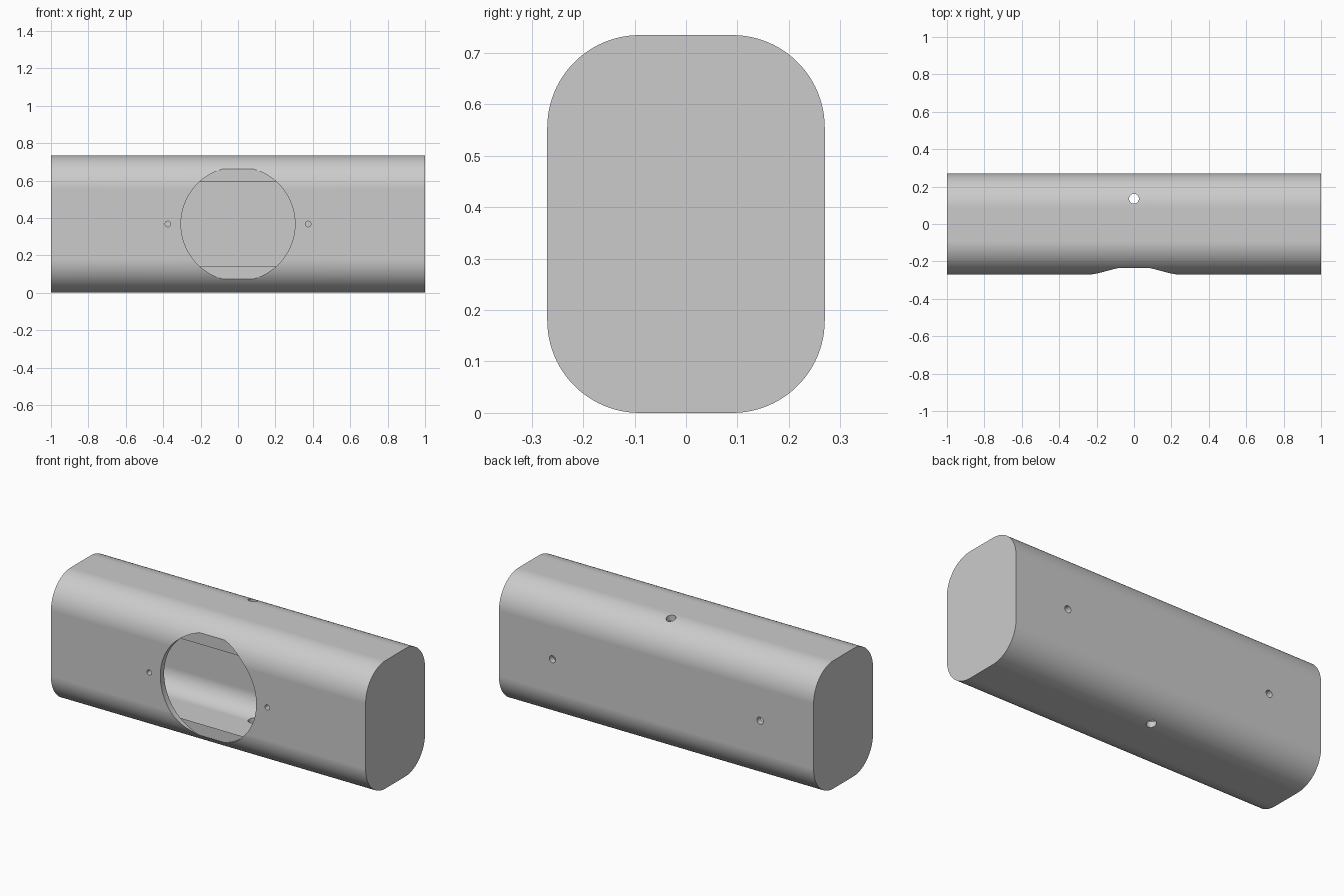
import bpy, bmesh, math
from mathutils import Matrix, Vector

cube = bpy.data.objects.get("Cube")
if cube:
    bpy.data.objects.remove(cube, do_unlink=True)

HALF_Y, HALF_Z, WALL = 0.27, 0.3675, 0.035
CENTRE = Vector((0, 0, HALF_Z))


def add_object(name, bm):
    bmesh.ops.recalc_face_normals(bm, faces=bm.faces)
    mesh = bpy.data.meshes.new(name)
    bm.to_mesh(mesh)
    bm.free()
    obj = bpy.data.objects.new(name, mesh)
    bpy.context.collection.objects.link(obj)
    return obj


def rounded_bar(name, half_x, half_y, half_z, radius, steps=24):
    """Rounded rectangle in the YZ plane, extruded along X."""
    bm = bmesh.new()
    verts = []
    for quarter, (sy, sz) in enumerate(((1, 1), (-1, 1), (-1, -1), (1, -1))):
        for i in range(steps + 1):
            a = math.pi / 2 * (quarter + i / steps)
            y = sy * (half_y - radius) + radius * math.cos(a)
            z = sz * (half_z - radius) + radius * math.sin(a)
            verts.append(bm.verts.new(CENTRE + Vector((-half_x, y, z))))
    cap = bm.faces.new(verts)
    out = bmesh.ops.extrude_face_region(bm, geom=[cap], use_keep_orig=True)
    moved = [v for v in out["geom"] if isinstance(v, bmesh.types.BMVert)]
    bmesh.ops.translate(bm, verts=moved, vec=(2 * half_x, 0, 0))
    return add_object(name, bm)


def drill(name, radius, start, end, segments=32):
    """Cylinder between two points, used as a cutter."""
    start, end = Vector(start), Vector(end)
    axis = end - start
    turn = axis.to_track_quat('Z', 'Y').to_matrix().to_4x4()
    bm = bmesh.new()
    bmesh.ops.create_cone(bm, cap_ends=True, segments=segments,
                          radius1=radius, radius2=radius, depth=axis.length,
                          matrix=Matrix.Translation((start + end) / 2) @ turn)
    return add_object(name, bm)


# Outer shell and the cutters: cavity, front opening, screw holes, cable hole
body = rounded_bar("housing", 1, HALF_Y, HALF_Z, 0.18)
cutters = [
    rounded_bar("cavity_cutter", 1 - WALL, HALF_Y - WALL, HALF_Z - WALL, 0.112),
    drill("opening_cutter", 0.305, (0, -0.4, HALF_Z), (0, -0.2347, HALF_Z), 96),
    drill("cable_hole_cutter", 0.026, (0, 0.135, -0.1), (0, 0.135, 0.9)),
]
for side in (-1, 1):
    cutters.append(drill("front_screw_cutter", 0.015,
                         (side * 0.375, -0.4, HALF_Z), (side * 0.375, -0.1, HALF_Z)))
    cutters.append(drill("back_screw_cutter", 0.02,
                         (side * 0.66, 0.1, HALF_Z), (side * 0.66, 0.4, HALF_Z)))

for cutter in cutters:
    cutter.hide_render = True
    mod = body.modifiers.new(cutter.name, 'BOOLEAN')
    mod.operation = 'DIFFERENCE'
    mod.solver = 'EXACT'
    mod.object = cutter

# Bake the cuts and discard the cutters
depsgraph = bpy.context.evaluated_depsgraph_get()
cut_mesh = bpy.data.meshes.new_from_object(body.evaluated_get(depsgraph))
body.modifiers.clear()
body.data = cut_mesh
cut_mesh.name = "housing"
for cutter in cutters:
    bpy.data.objects.remove(cutter, do_unlink=True)

# Plain grey finish
grey = bpy.data.materials.new("light_grey")
grey.use_nodes = True
colour = (0.6, 0.6, 0.6, 1)
grey.diffuse_color = colour
grey.node_tree.nodes["Principled BSDF"].inputs["Base Color"].default_value = colour
cut_mesh.materials.clear()
cut_mesh.materials.append(grey)

# Smooth rounded edges, crisp rims and flat panels
for obj in bpy.context.selected_objects:
    obj.select_set(False)
body.select_set(True)
bpy.context.view_layer.objects.active = body
bpy.ops.object.shade_smooth_by_angle(angle=math.radians(30))
weighted = body.modifiers.new("flat_panels", 'WEIGHTED_NORMAL')
weighted.keep_sharp = True
